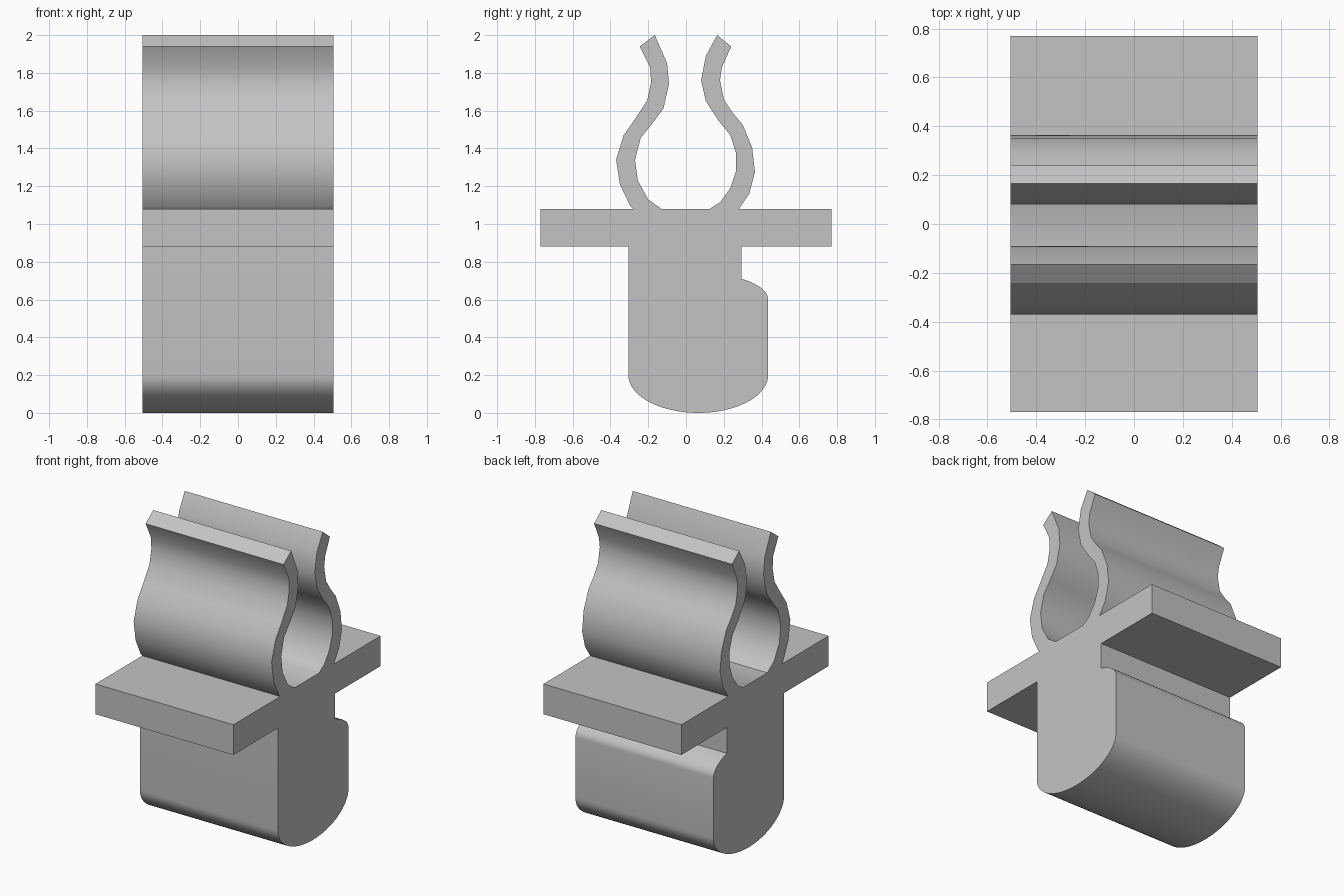
import bpy, bmesh
from math import cos, sin, pi, radians, acos

cube = bpy.data.objects.get("Cube")
if cube:
    bpy.data.objects.remove(cube)

HALF_WIDTH = 0.505
PLATE_Y, PLATE_TOP, PLATE_BOTTOM = 0.77, 1.08, 0.88
STEM_MID, STEM_R = 0.065, 0.37

grey = bpy.data.materials.new("plain_grey")
grey.use_nodes = True
color = (0.55, 0.55, 0.55, 1)
grey.diffuse_color = color
grey.node_tree.nodes["Principled BSDF"].inputs["Base Color"].default_value = color


def arc(z, height, start, end, steps):
    """Points on an elliptical arc across the stem, in (y, z)."""
    angles = [start + (end - start) * i / steps for i in range(steps + 1)]
    return [(STEM_MID + STEM_R * cos(a), z + height * sin(a)) for a in angles]


def extrude_profile(name, outline):
    """Extrude a closed (y, z) outline across the full width."""
    bm = bmesh.new()
    face = bm.faces.new([bm.verts.new((-HALF_WIDTH, y, z)) for y, z in outline])
    grown = bmesh.ops.extrude_face_region(bm, geom=[face])["geom"]
    moved = [v for v in grown if isinstance(v, bmesh.types.BMVert)]
    bmesh.ops.translate(bm, verts=moved, vec=(2 * HALF_WIDTH, 0, 0))
    bmesh.ops.recalc_face_normals(bm, faces=bm.faces)
    mesh = bpy.data.meshes.new(name)
    bm.to_mesh(mesh)
    bm.free()
    mesh.materials.append(grey)
    obj = bpy.data.objects.new(name, mesh)
    bpy.context.collection.objects.link(obj)
    bpy.ops.object.select_all(action="DESELECT")
    obj.select_set(True)
    bpy.context.view_layer.objects.active = obj
    bpy.ops.object.shade_smooth_by_angle(angle=radians(35))
    return obj


# Back jaw, from its outer foot up to the tip and down the inside
back_jaw = [(.28, 1.08), (.335, 1.16), (.365, 1.275), (.35, 1.405), (.30, 1.525),
            (.25, 1.585), (.20, 1.66), (.18, 1.76), (.19, 1.83), (.24, 1.94),
            (.165, 2.0), (.105, 1.89), (.08, 1.76), (.105, 1.65), (.17, 1.55),
            (.235, 1.47), (.265, 1.375), (.265, 1.28), (.235, 1.19),
            (.18, 1.115), (.125, 1.08)]

# Front jaw, from its inner foot up to the tip and down the outside
front_jaw = [(-.13, 1.08), (-.20, 1.13), (-.255, 1.23), (-.27, 1.34), (-.24, 1.455),
             (-.18, 1.53), (-.12, 1.61), (-.09, 1.74), (-.10, 1.85), (-.165, 2.0),
             (-.245, 1.94), (-.19, 1.83), (-.185, 1.75), (-.205, 1.655), (-.27, 1.555),
             (-.33, 1.47), (-.37, 1.34), (-.35, 1.21), (-.295, 1.095), (-.28, 1.08)]

# Stem with a rounded bottom and a latch shoulder at the back
neck_y = 0.295
shoulder = arc(0.6, 0.14, acos((neck_y - STEM_MID) / STEM_R), 0, 10)
bottom = arc(0.2, 0.2, 0, -pi, 32)

outline = ([(-PLATE_Y, PLATE_TOP), (-PLATE_Y, PLATE_BOTTOM),
            (STEM_MID - STEM_R, PLATE_BOTTOM)]
           + bottom[::-1] + shoulder[::-1]
           + [(neck_y, PLATE_BOTTOM), (PLATE_Y, PLATE_BOTTOM), (PLATE_Y, PLATE_TOP)]
           + back_jaw + front_jaw)
extrude_profile("spring_clip", outline)
